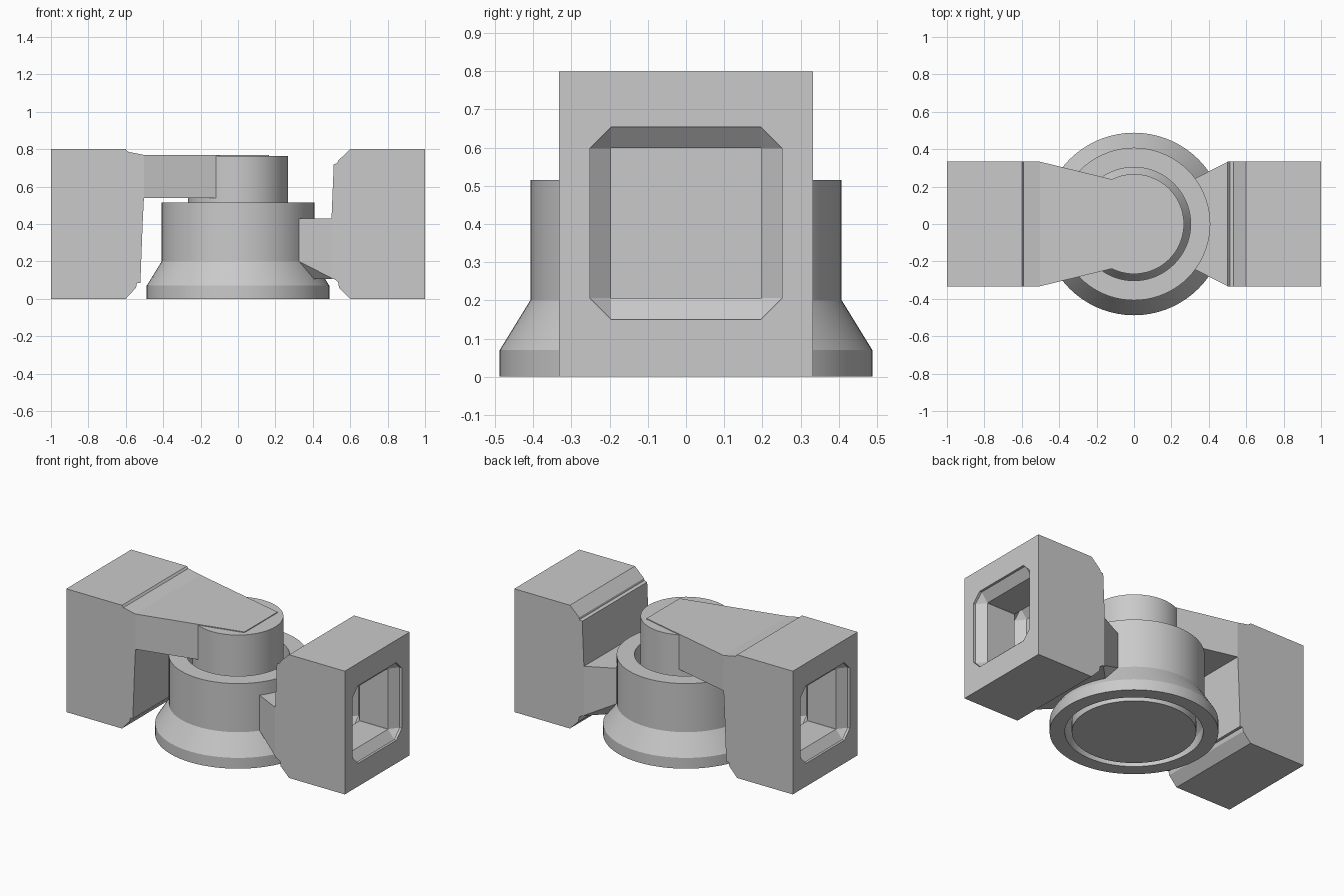
import bpy, bmesh, math

if "Cube" in bpy.data.objects:
    bpy.data.objects.remove(bpy.data.objects["Cube"])

grey = bpy.data.materials.new("plain grey")
grey.diffuse_color = (0.59, 0.59, 0.59, 1)
grey.use_nodes = True
grey.node_tree.nodes["Principled BSDF"].inputs["Base Color"].default_value = grey.diffuse_color


def finish(name, bm):
    bmesh.ops.recalc_face_normals(bm, faces=bm.faces[:])
    mesh = bpy.data.meshes.new(name)
    bm.to_mesh(mesh)
    bm.free()
    mesh.materials.append(grey)
    ob = bpy.data.objects.new(name, mesh)
    bpy.context.collection.objects.link(ob)
    return ob


def loft(name, rings):
    """Closed skin through rings of equal point count, capped at both ends."""
    bm = bmesh.new()
    vs = [[bm.verts.new(p) for p in r] for r in rings]
    n = len(vs[0])
    for a, b in zip(vs, vs[1:]):
        for i in range(n):
            j = (i + 1) % n
            bm.faces.new((a[i], a[j], b[j], b[i]))
    bm.faces.new(vs[0])
    bm.faces.new(vs[-1])
    return finish(name, bm)


def lathe(name, profile, steps=72):
    bm = bmesh.new()
    vs = [bm.verts.new((r, 0, z)) for r, z in profile]
    es = [bm.edges.new(p) for p in zip(vs, vs[1:])]
    bmesh.ops.spin(bm, geom=vs + es, cent=(0, 0, 0), axis=(0, 0, 1),
                   angle=2 * math.pi, steps=steps, use_duplicate=False)
    bmesh.ops.remove_doubles(bm, verts=bm.verts[:], dist=0.0005)
    ob = finish(name, bm)
    bpy.ops.object.select_all(action='DESELECT')
    ob.select_set(True)
    bpy.context.view_layer.objects.active = ob
    bpy.ops.object.shade_smooth_by_angle(angle=math.radians(25))
    return ob


def side_block(name, profile):
    return loft(name, [[(x, y, z) for x, z in profile] for y in (-0.333, 0.333)])


def arm(name, half_rings):
    """Loft of half outlines (x, y, z), each mirrored in y."""
    return loft(name, [r + [(x, -y, z) for x, y, z in reversed(r)] for r in half_rings])


def socket(block, side):
    """Cut a chamfered square socket, with a wider inner groove, into a block's outer end."""
    def ring(x, w, c):
        k = w - c
        pts = [(-k, -w), (k, -w), (w, -k), (w, k), (k, w), (-k, w), (-w, k), (-w, -k)]
        return [(side * x, y, z + 0.402) for y, z in pts]
    wide, narrow = (0.252, 0.056), (0.197, 0.001)
    stations = [(1.05, wide), (0.985, wide), (0.94, narrow), (0.735, narrow),
                (0.69, wide), (0.645, narrow)]
    cutter = loft(block.name + "_cutter", [ring(x, *size) for x, size in stations])
    cutter.hide_render = True
    mod = block.modifiers.new("socket", 'BOOLEAN')
    mod.operation = 'DIFFERENCE'
    mod.solver = 'EXACT'
    mod.object = cutter
    bpy.context.view_layer.objects.active = block
    bpy.ops.object.modifier_apply(modifier=mod.name)
    bpy.data.objects.remove(cutter)


# End blocks
left = side_block("left_block", [(-1, 0), (-0.6, 0), (-0.545, 0.06), (-0.54, 0.085), (-0.522, 0.085),
                                 (-0.51, 0.4), (-0.503, 0.54), (-0.503, 0.769),
                                 (-0.59, 0.787), (-0.6, 0.8), (-1, 0.8)])
right = side_block("right_block", [(1, 0), (0.6, 0), (0.54, 0.06), (0.535, 0.09), (0.515, 0.105),
                                   (0.5, 0.105), (0.5, 0.43), (0.512, 0.72), (0.532, 0.725),
                                   (0.535, 0.738), (0.6, 0.8), (1, 0.8)])
socket(left, -1)
socket(right, 1)

# Tapered upper arm holding the pivot pin
arm("upper_arm", [[(-0.503, 0.333, z), (0.165, 0.17, z)] for z in (0.54, 0.769)])

# Lower arm holding the housing, its underside narrowing towards the flare
arm("lower_arm", [
    [(0.503, 0.325, 0.105), (0.38, 0.2, 0.105), (0.41, 0.12, 0.105), (0.43, 0.04, 0.105)],
    [(0.503, 0.333, 0.11), (0.325, 0.243, 0.2), (0.35, 0.15, 0.2), (0.38, 0.05, 0.2)],
    [(0.503, 0.333, 0.43), (0.325, 0.243, 0.43), (0.35, 0.15, 0.43), (0.38, 0.05, 0.43)]])

# Flared hollow pivot housing
lathe("pivot_housing", [(0.40, 0), (0.488, 0), (0.488, 0.07), (0.408, 0.2), (0.408, 0.515),
                        (0.303, 0.515), (0.303, 0.22), (0.40, 0.07), (0.40, 0)])

# Pivot pin with a flared foot, running inside the housing with a small gap
lathe("pivot_pin", [(0, 0), (0.36, 0), (0.36, 0.07), (0.267, 0.22), (0.267, 0.764), (0, 0.764)])
